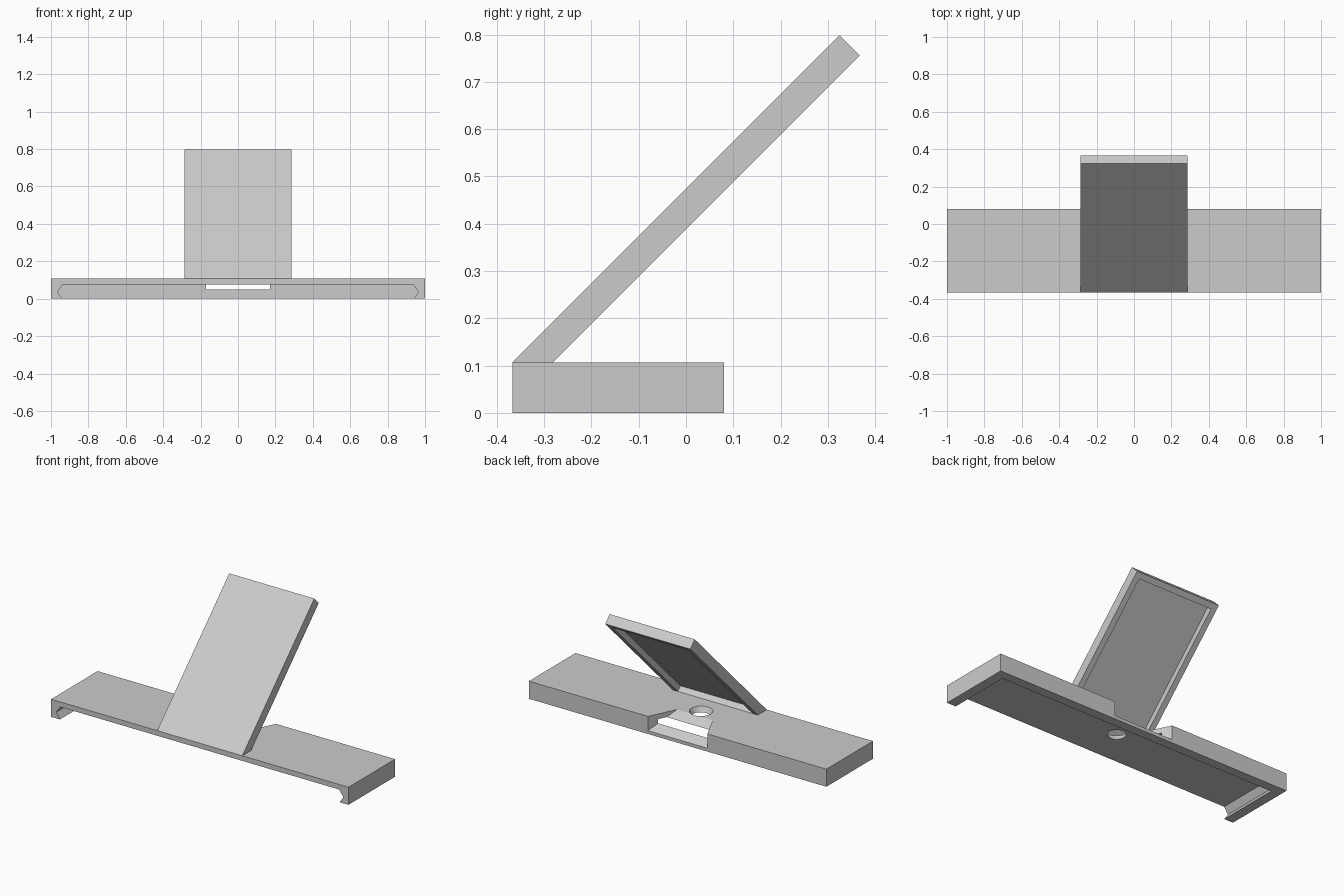
import bpy, bmesh
from mathutils import Matrix, Vector

if "Cube" in bpy.data.objects:
    bpy.data.objects.remove(bpy.data.objects["Cube"])

grey = bpy.data.materials.new("light grey plastic")
grey.use_nodes = True
colour = (0.6, 0.6, 0.6, 1)
grey.diffuse_color = colour
grey.node_tree.nodes["Principled BSDF"].inputs["Base Color"].default_value = colour

W, FRONT, BACK, TOP = 1.0, -0.367, 0.08, 0.107
HALF = 0.286
EXTRA = 0.05


def to_object(name, bm):
    bmesh.ops.recalc_face_normals(bm, faces=bm.faces[:])
    mesh = bpy.data.meshes.new(name)
    bm.to_mesh(mesh)
    bm.free()
    mesh.materials.append(grey)
    ob = bpy.data.objects.new(name, mesh)
    bpy.context.collection.objects.link(ob)
    return ob


def prism(name, lower, upper):
    """Solid between two matching outlines."""
    bm = bmesh.new()
    a = [bm.verts.new(p) for p in lower]
    b = [bm.verts.new(p) for p in upper]
    bm.faces.new(a)
    bm.faces.new(b[::-1])
    for i in range(len(a)):
        j = (i + 1) % len(a)
        bm.faces.new((a[i], b[i], b[j], a[j]))
    return to_object(name, bm)


def along_x(name, profile, half):
    return prism(name, [(-half, y, z) for y, z in profile], [(half, y, z) for y, z in profile])


def along_y(name, profile, y0, y1):
    return prism(name, [(x, y0, z) for x, z in profile], [(x, y1, z) for x, z in profile])


def cut(target, cutter):
    mod = target.modifiers.new(cutter.name, "BOOLEAN")
    mod.operation = "DIFFERENCE"
    mod.solver = "EXACT"
    mod.object = cutter
    bpy.context.view_layer.objects.active = target
    bpy.ops.object.modifier_apply(modifier=mod.name)
    bpy.data.objects.remove(cutter)


# Base plate
base = along_y("base_plate", [(-W, 0), (W, 0), (W, TOP), (-W, TOP)], FRONT, BACK)

# Channel with grooved ends, open at the front and below
side = [(0.94, -EXTRA), (0.94, 0), (0.965, 0.037), (0.938, 0.076)]
channel = side + [(-x, z) for x, z in reversed(side)]
cut(base, along_y("channel_cutter", channel, FRONT - EXTRA, 0.023))

# Ramped, tapering scoop at the back, carried a little past both ends
deep, shallow = Vector((0.2, BACK, 0.02)), Vector((0.12, -0.084, TOP))
p, q = deep.lerp(shallow, -0.1), deep.lerp(shallow, 1.1)
floor = [(p.x, p.y, p.z), (-p.x, p.y, p.z), (-q.x, q.y, q.z), (q.x, q.y, q.z)]
cut(base, prism("scoop_cutter", floor, [(x, y, TOP + EXTRA) for x, y, z in floor]))

# Countersunk hole
bm = bmesh.new()
bmesh.ops.create_cone(bm, cap_ends=True, segments=32, radius1=0.046, radius2=0.07, depth=0.05,
                      matrix=Matrix.Translation((0, -0.145, 0.092)))
cut(base, to_object("hole_cutter", bm))

# Leaning back rest
foot = Vector((-0.281, TOP))
up = Vector((1, 1)).normalized()
inward = Vector((-1, 1)).normalized()
tip = foot + up * 0.917
rest = along_x("back_rest", [(FRONT, TOP), foot, tip, tip + inward * 0.061], HALF)

# Shallow recess on the underside, leaving a rim at the sides and tip
rim, depth = 0.035, 0.035
inner = tip - up * rim
recess = [foot - inward * EXTRA, foot + inward * depth, inner + inward * depth, inner - inward * EXTRA]
cut(rest, along_x("recess_cutter", recess, HALF - rim))
